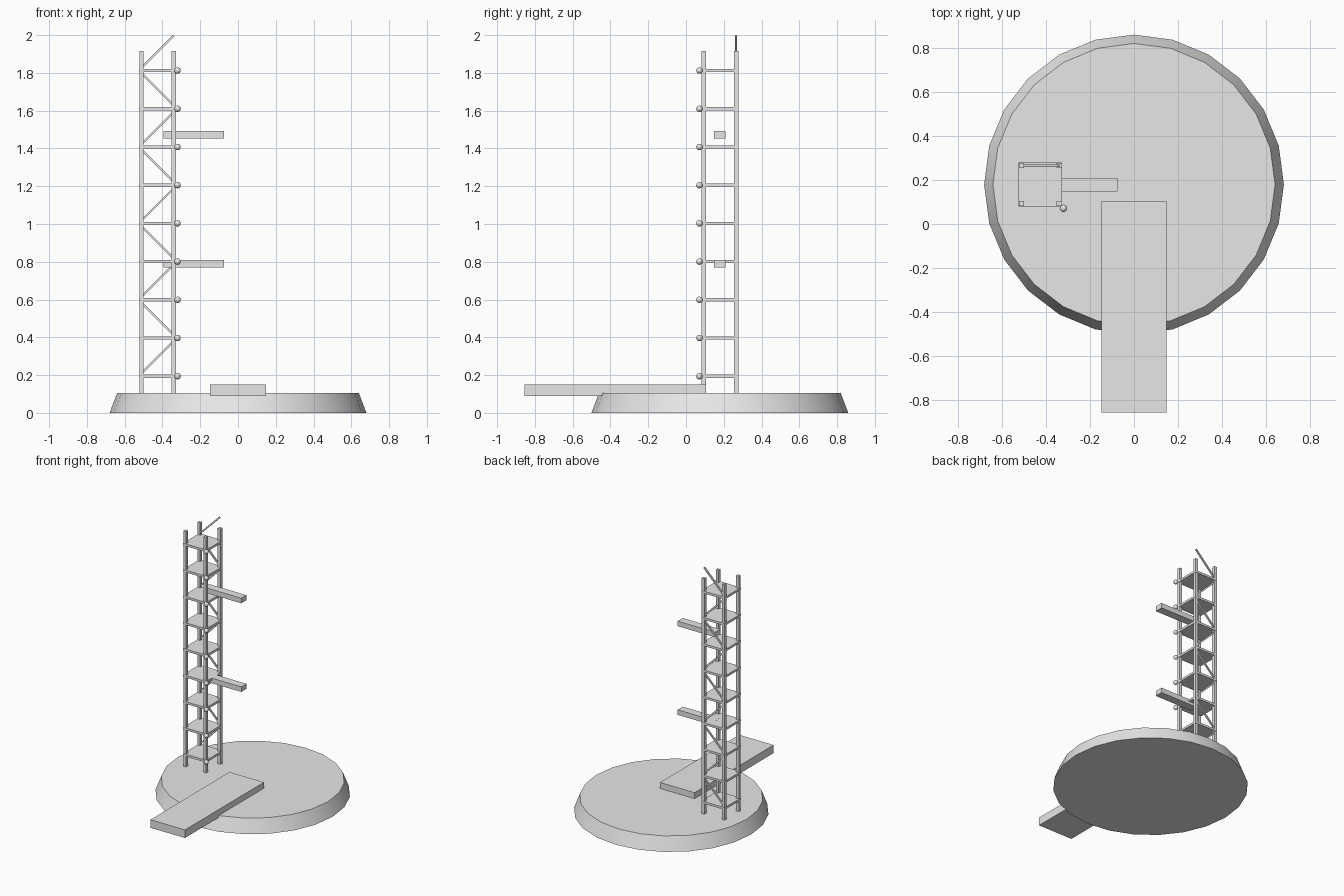
import bpy
import math
from mathutils import Vector

if "Cube" in bpy.data.objects:
    bpy.data.objects.remove(bpy.data.objects["Cube"])

grey = bpy.data.materials.new("plain_grey")
grey.diffuse_color = (0.8, 0.8, 0.8, 1)
grey.use_nodes = True
grey.node_tree.nodes["Principled BSDF"].inputs["Base Color"].default_value = grey.diffuse_color


def finish(name, smooth=False):
    ob = bpy.context.object
    ob.name = name
    ob.data.materials.append(grey)
    bpy.ops.object.transform_apply(location=False, rotation=True, scale=True)
    if smooth:
        bpy.ops.object.shade_smooth_by_angle(angle=math.radians(30))
    return ob


def box(name, centre, size, tilt=0):
    bpy.ops.mesh.primitive_cube_add(size=1, location=centre, rotation=(0, tilt, 0))
    bpy.context.object.scale = size
    return finish(name)


# round base with sloping rim
bpy.ops.mesh.primitive_cone_add(vertices=24, radius1=0.68, radius2=0.64,
                                depth=0.105, location=(0, 0.179, 0.0525))
finish("base", smooth=True)

# walkway
box("walkway", (0, -0.375, 0.12), (0.294, 0.96, 0.062))

# tower corner posts
TX, TY, HALF = -0.425, 0.179, 0.086
for sx in (-1, 1):
    for sy in (-1, 1):
        box("tower_post", (TX + sx * HALF, TY + sy * HALF, 1.01), (0.0235, 0.0235, 1.812))

# platforms, corner lamps and zigzag braces on the back
STEP = 0.2023
for i in range(9):
    z = 0.194 + i * STEP
    box("platform", (TX, TY, z), (0.198, 0.198, 0.017))
    bpy.ops.mesh.primitive_uv_sphere_add(segments=12, ring_count=8, radius=0.017,
                                         location=(-0.32, 0.071, z))
    finish("lamp", smooth=True)
    tilt = math.radians(45 if i % 2 == 0 else -45)
    box("brace", (TX, TY + HALF, z + STEP / 2), (0.011, 0.011, 0.238), tilt)

# side arms
for z in (0.79, 1.472):
    box("side_arm", (-0.235, 0.178, z), (0.32, 0.062, 0.039))
